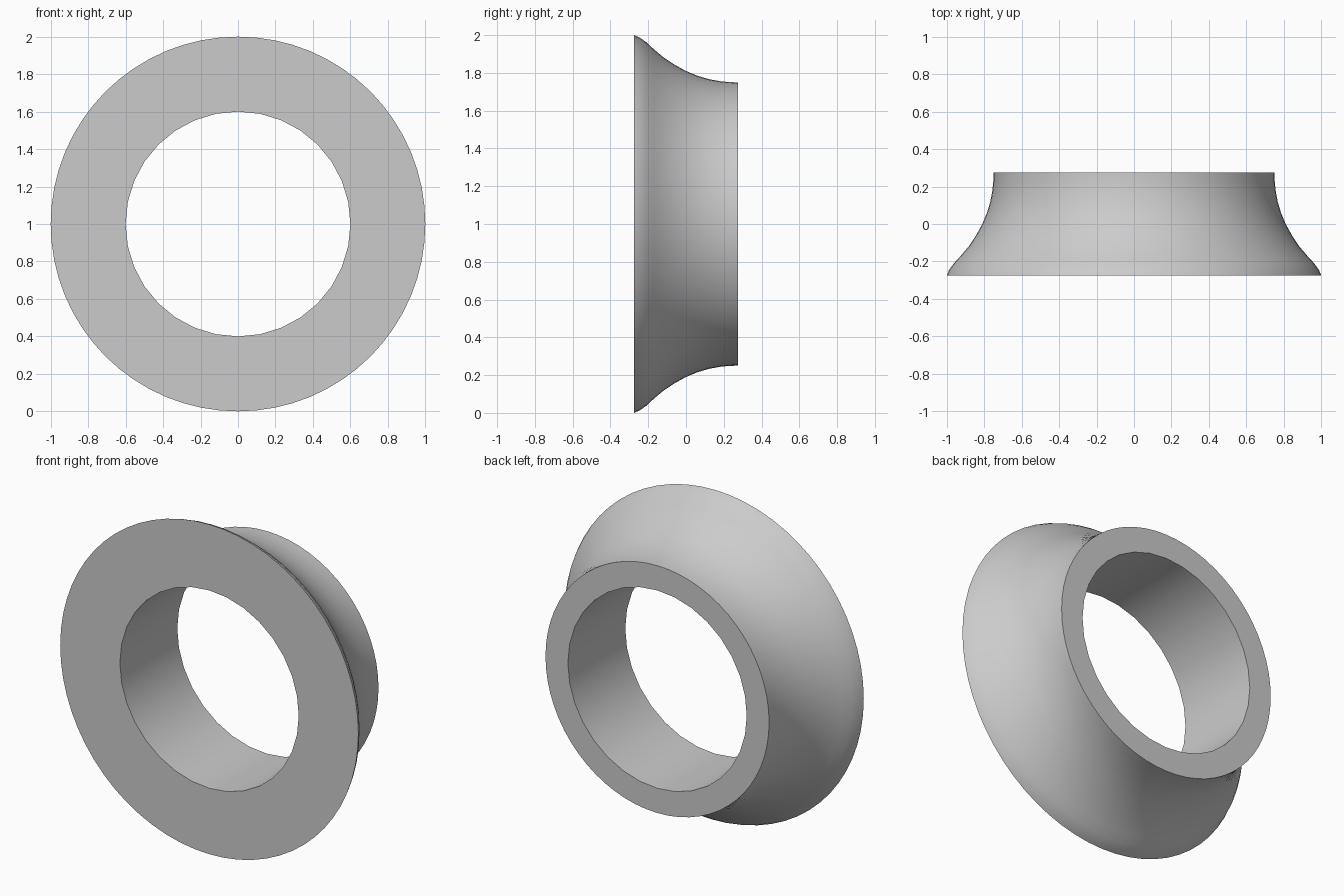
import bpy, bmesh, math

cube = bpy.data.objects.get("Cube")
if cube:
    bpy.data.objects.remove(cube, do_unlink=True)

HALF = 0.275      # half depth of the collar
BORE = 0.6        # radius of the hole
SIDES = 32        # sides of the bore; the flared outside has twice as many

# Depth and radius along the flared outside, front to back
FLARE = [(-HALF, 1.0), (-0.245, 0.987), (-0.21, 0.962), (-0.17, 0.925),
         (-0.12, 0.883), (-0.06, 0.843), (0, 0.81), (0.06, 0.785),
         (0.12, 0.767), (0.18, 0.756), (0.23, 0.751), (HALF, 0.75)]


def ring(bm, y, radius, count):
    angles = [math.tau * i / count for i in range(count)]
    return [bm.verts.new((radius * math.sin(a), y, 1 + radius * math.cos(a))) for a in angles]


def join_rings(bm, a, b):
    n = len(a)
    for i in range(n):
        j = (i + 1) % n
        bm.faces.new((a[i], a[j], b[j], b[i]))


def cap(bm, inner, outer):
    n = len(inner)
    for i in range(n):
        j = (i + 1) % n
        bm.faces.new((inner[i], inner[j], outer[2 * j], outer[2 * i + 1], outer[2 * i]))


bm = bmesh.new()

# Flared outside
outer = [ring(bm, y, r, SIDES * 2) for y, r in FLARE]
for a, b in zip(outer, outer[1:]):
    join_rings(bm, a, b)

# Straight bore and flat end faces
bore = [ring(bm, y, BORE, SIDES) for y in (-HALF, HALF)]
join_rings(bm, *bore)
cap(bm, bore[0], outer[0])
cap(bm, bore[1], outer[-1])
bmesh.ops.recalc_face_normals(bm, faces=bm.faces)

mesh = bpy.data.meshes.new("flared_collar")
bm.to_mesh(mesh)
bm.free()
collar = bpy.data.objects.new("flared_collar", mesh)
bpy.context.collection.objects.link(collar)

# Plain grey
grey = bpy.data.materials.new("light_grey")
grey.use_nodes = True
colour = (0.6, 0.6, 0.6, 1)
grey.diffuse_color = colour
grey.node_tree.nodes["Principled BSDF"].inputs["Base Color"].default_value = colour
mesh.materials.append(grey)

# Smooth curves with sharp rims
bpy.ops.object.select_all(action="DESELECT")
collar.select_set(True)
bpy.context.view_layer.objects.active = collar
bpy.ops.object.shade_smooth_by_angle(angle=math.radians(30))
